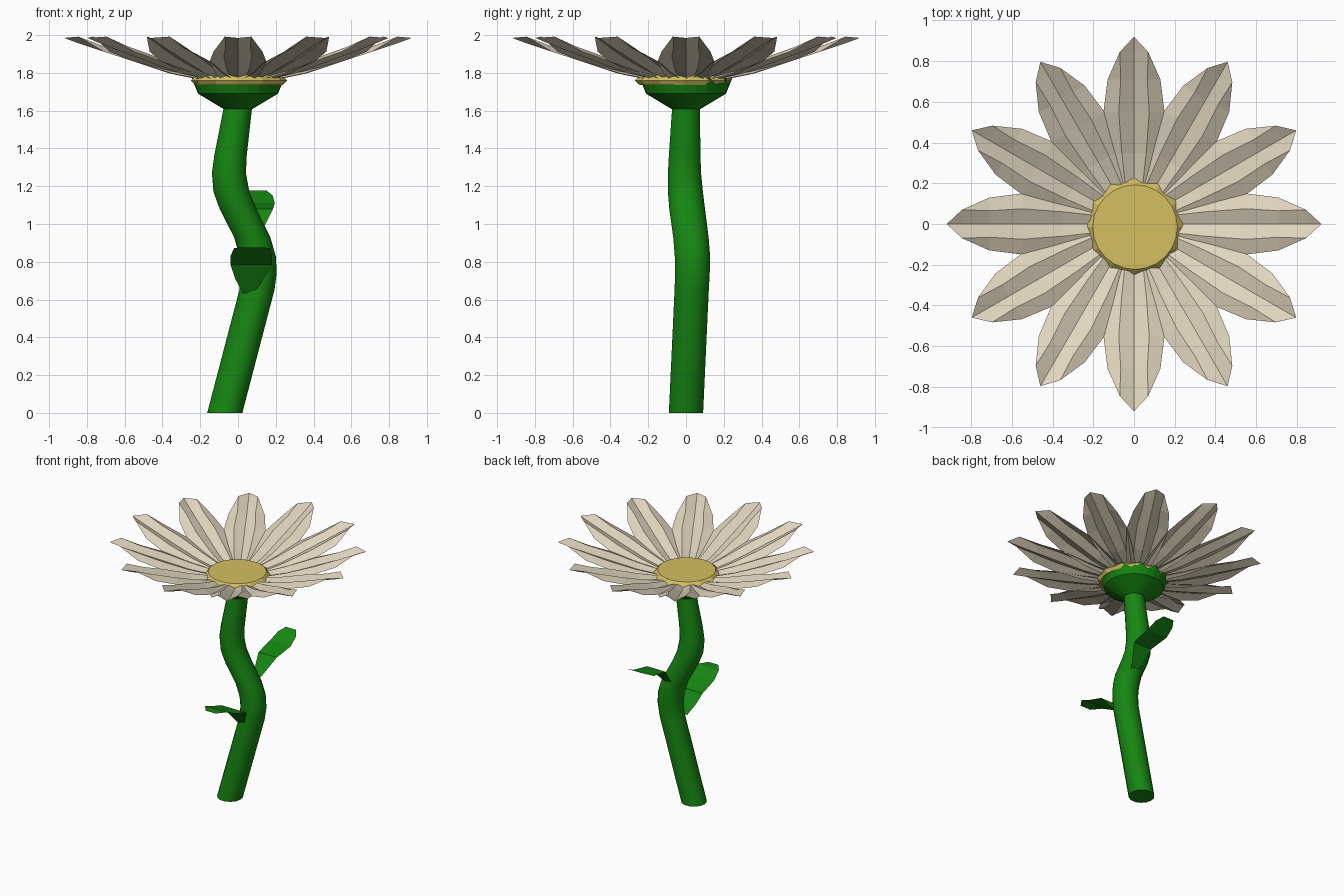
import bpy, math
from math import pi, cos, sin

if "Cube" in bpy.data.objects:
    bpy.data.objects.remove(bpy.data.objects["Cube"])


def material(name, rgb):
    m = bpy.data.materials.new(name)
    m.diffuse_color = (*rgb, 1)
    m.use_nodes = True
    m.node_tree.nodes["Principled BSDF"].inputs["Base Color"].default_value = m.diffuse_color
    return m


GREEN = material("leaf green", (0.008, 0.24, 0.006))
CREAM = material("petal cream", (0.74, 0.66, 0.51))
YELLOW = material("centre yellow", (0.66, 0.53, 0.12))


def make(name, verts, faces, mat):
    me = bpy.data.meshes.new(name)
    me.from_pydata(verts, [], faces)
    me.materials.append(mat)
    ob = bpy.data.objects.new(name, me)
    bpy.context.collection.objects.link(ob)
    return ob


def grid_faces(rows, cols, closed=False):
    last = cols if closed else cols - 1
    return [(i * cols + j, i * cols + (j + 1) % cols,
             (i + 1) * cols + (j + 1) % cols, (i + 1) * cols + j)
            for i in range(rows - 1) for j in range(last)]


def loft(name, rings, sides, mat):
    """Rings of (x, y, z, radius, radial wave, height wave), capped at both ends."""
    verts = []
    for x, y, z, r, wr, wz in rings:
        for j in range(sides):
            a, s = 2 * pi * j / sides, (-1) ** j
            verts.append((x + (r + s * wr) * cos(a), y + (r + s * wr) * sin(a), z + s * wz))
    n = len(verts)
    faces = grid_faces(len(rings), sides, True)
    faces += [tuple(reversed(range(sides))), tuple(range(n - sides, n))]
    return make(name, verts, faces, mat)


# Curved stem
stem_path = [(-0.07, 0, 0, 0.093), (0.10, 0.03, 0.65, 0.093), (0.111, 0.034, 0.74, 0.094),
             (0.104, 0.034, 0.83, 0.096), (0.075, 0.026, 0.93, 0.096), (0.0, 0.006, 1.08, 0.097),
             (-0.035, -0.003, 1.17, 0.095), (-0.048, -0.008, 1.27, 0.09),
             (-0.04, -0.007, 1.36, 0.086), (0, 0, 1.62, 0.075)]
stem = loft("stem", [(*p, 0, 0) for p in stem_path], 14, GREEN)
bpy.context.view_layer.objects.active = stem
stem.select_set(True)
bpy.ops.object.shade_smooth_by_angle(angle=math.radians(35))

# Green cup under the flower, with a scalloped rim
loft("flower_cup", [(0, 0, 1.61, 0.078, 0, 0), (0, 0, 1.69, 0.212, 0, 0),
                    (0, 0, 1.755, 0.238, 0.008, 0.02), (0, 0, 1.74, 0.17, 0, 0)], 24, GREEN)

# Yellow centre
loft("flower_centre", [(0.005, -0.015, 1.735, 0.23, 0, 0), (0.005, -0.015, 1.76, 0.247, 0.009, 0),
                       (0.005, -0.015, 1.80, 0.208, 0, 0)], 24, YELLOW)

# Pleated petals: (distance, height, half width, pleat depth)
profile = [(0.19, 1.765, 0.085, 0.015), (0.35, 1.797, 0.12, 0.025), (0.55, 1.86, 0.15, 0.028),
           (0.71, 1.912, 0.13, 0.028)]
for k in range(12):
    a = k * pi / 6
    local = []
    for r, z, w, d in profile:
        for j in range(5):
            t = (j - 2) / 2
            local.append((r, w * t, z + (d if j % 2 else 0)))
    # pointed tip
    local += [(0.845, -0.07, 1.992), (0.92, 0, 1.985), (0.845, 0.07, 1.992), (0.84, 0, 1.955)]
    faces = grid_faces(4, 5)
    faces += [(15, 16, 20), (16, 17, 23, 20), (17, 18, 22, 23), (18, 19, 22),
              (20, 23, 21), (23, 22, 21)]
    verts = [(x * cos(a) - y * sin(a), x * sin(a) + y * cos(a), z) for x, y, z in local]
    make(f"petal_{k + 1}", verts, faces, CREAM)

# Bent leaves: (centre x, y, z, half width)
leaves = {
    "front_leaf": [(0.055, -0.05, 0.635, 0.03), (0.06, -0.10, 0.71, 0.075), (0.07, -0.15, 0.785, 0.11),
                   (0.07, -0.29, 0.83, 0.11), (0.075, -0.38, 0.873, 0.095), (0.075, -0.45, 0.876, 0.045)],
    "back_leaf": [(0.075, 0.09, 0.92, 0.03), (0.09, 0.14, 0.98, 0.045), (0.105, 0.22, 1.08, 0.08),
                  (0.105, 0.38, 1.11, 0.09), (0.105, 0.46, 1.152, 0.078), (0.105, 0.51, 1.178, 0.045)],
}
for name, pts in leaves.items():
    verts = [(x + s * w, y, z) for x, y, z, w in pts for s in (-1, 1)]
    faces = grid_faces(len(pts), 2)
    if name == "front_leaf":
        faces = [f[::-1] for f in faces]
    make(name, verts, faces, GREEN)
